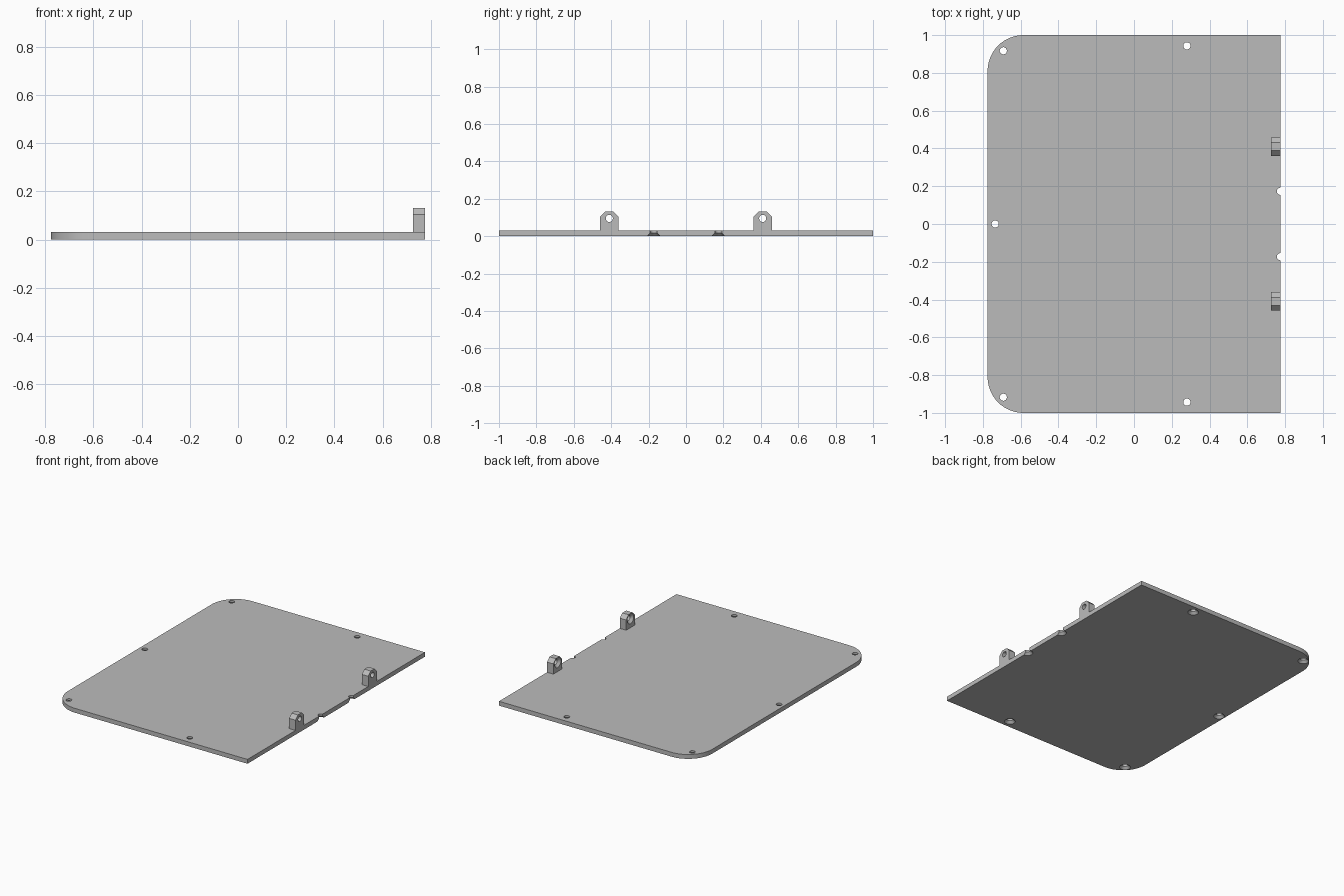
import bpy, bmesh, math
from mathutils import Matrix, Vector

cube = bpy.data.objects.get("Cube")
if cube:
    bpy.data.objects.remove(cube, do_unlink=True)

HALF_X, HALF_Y, THICK = 0.775, 1.0, 0.031
CORNER = 0.19
LUG_Y, LUG_THICK = 0.41, 0.05

grey = bpy.data.materials.new("plain grey")
grey.use_nodes = True
colour = (0.5, 0.5, 0.5, 1)
grey.diffuse_color = colour
grey.node_tree.nodes["Principled BSDF"].inputs["Base Color"].default_value = colour


def finish(name, bm):
    bmesh.ops.recalc_face_normals(bm, faces=bm.faces)
    mesh = bpy.data.meshes.new(name)
    bm.to_mesh(mesh)
    bm.free()
    mesh.materials.append(grey)
    obj = bpy.data.objects.new(name, mesh)
    bpy.context.collection.objects.link(obj)
    return obj


def prism(name, outline, direction):
    """Extrude a closed outline along a direction."""
    bm = bmesh.new()
    face = bm.faces.new([bm.verts.new(p) for p in outline])
    result = bmesh.ops.extrude_face_region(bm, geom=[face], use_keep_orig=True)
    moved = [v for v in result["geom"] if isinstance(v, bmesh.types.BMVert)]
    bmesh.ops.translate(bm, verts=moved, vec=direction)
    return finish(name, bm)


def add_countersink(bm, matrix, sides=32):
    """Screw-hole cutter: wide cone at the local origin, narrow shaft along local z."""
    profile = [(0.046, -0.01), (0.019, 0.017), (0.019, 0.1)]
    rings = []
    for r, z in profile:
        angles = [math.tau * i / sides for i in range(sides)]
        rings.append([bm.verts.new(matrix @ Vector((r * math.cos(a), r * math.sin(a), z)))
                      for a in angles])
    for low, high in zip(rings, rings[1:]):
        for i in range(sides):
            j = (i + 1) % sides
            bm.faces.new((low[i], low[j], high[j], high[i]))
    bm.faces.new(rings[0])
    bm.faces.new(rings[-1])


def drill(obj, matrices):
    """Cut countersunk holes and bake the result."""
    bm = bmesh.new()
    for m in matrices:
        add_countersink(bm, m)
    cutter = finish("hole_cutter", bm)
    cutter.hide_render = True
    mod = obj.modifiers.new("holes", "BOOLEAN")
    mod.operation, mod.solver, mod.object = "DIFFERENCE", "EXACT", cutter
    graph = bpy.context.evaluated_depsgraph_get()
    baked = bpy.data.meshes.new_from_object(obj.evaluated_get(graph))
    obj.modifiers.clear()
    obj.data = baked
    bpy.data.objects.remove(cutter, do_unlink=True)
    bpy.ops.object.select_all(action="DESELECT")
    obj.select_set(True)
    bpy.context.view_layer.objects.active = obj
    bpy.ops.object.shade_smooth_by_angle(angle=math.radians(25))


# Base plate with two rounded corners
outline = [(HALF_X, -HALF_Y, 0), (HALF_X, HALF_Y, 0)]
for side, start in ((1, 90), (-1, 180)):
    for i in range(17):
        a = math.radians(start + 90 * i / 16)
        outline.append((-HALF_X + CORNER + CORNER * math.cos(a),
                        side * (HALF_Y - CORNER) + CORNER * math.sin(a), 0))
plate = prism("base_plate", outline, (0, 0, THICK))

# Screw holes countersunk from below, plus two half holes on the straight edge
spots = [(-0.735, 0)]
for side in (1, -1):
    spots += [(-0.692, side * 0.917), (0.28, side * 0.943), (HALF_X, side * 0.173)]
drill(plate, [Matrix.Translation((x, y, 0)) for x, y in spots])

# Chamfered upright lugs, countersunk from the inner side
half, top, cut = 0.049, 0.131, 0.027
for name, side in (("back_lug", 1), ("front_lug", -1)):
    inner = HALF_X - LUG_THICK
    shape = [(-half, THICK), (half, THICK), (half, top - cut), (half - cut, top),
             (cut - half, top), (-half, top - cut)]
    lug = prism(name, [(inner, side * LUG_Y + y, z) for y, z in shape], (LUG_THICK, 0, 0))
    drill(lug, [Matrix.Translation((inner, side * LUG_Y, 0.095))
                @ Matrix.Rotation(math.pi / 2, 4, "Y")])
